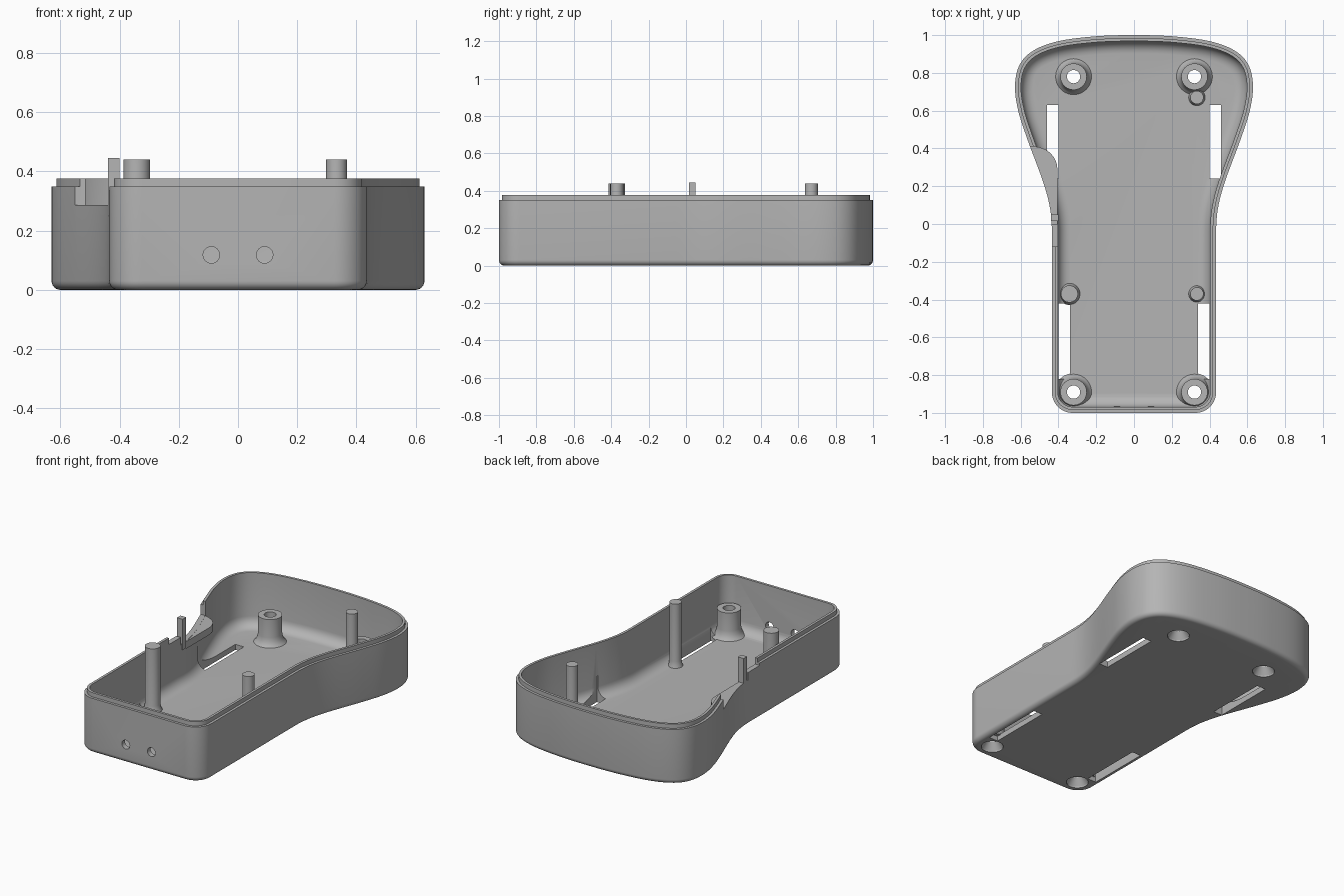
import bpy, bmesh, math
from mathutils import Vector

cube = bpy.data.objects.get("Cube")
if cube:
    bpy.data.objects.remove(cube, do_unlink=True)

grey = bpy.data.materials.new("plain grey")
grey.use_nodes = True
COLOUR = (0.46, 0.46, 0.46, 1)
grey.diffuse_color = COLOUR
grey.node_tree.nodes["Principled BSDF"].inputs["Base Color"].default_value = COLOUR

FLOOR, RIM, LIP, WALL, FILLET = 0.035, 0.35, 0.377, 0.032, 0.065


def loft(name, rings):
    """Closed solid skinned through rings of equal point count."""
    bm = bmesh.new()
    loops = [[bm.verts.new(p) for p in ring] for ring in rings]
    n = len(loops[0])
    for a, b in zip(loops, loops[1:]):
        for i in range(n):
            j = (i + 1) % n
            bm.faces.new((a[i], a[j], b[j], b[i]))
    bm.faces.new(loops[0][::-1])
    bm.faces.new(loops[-1])
    bmesh.ops.recalc_face_normals(bm, faces=bm.faces[:])
    mesh = bpy.data.meshes.new(name)
    bm.to_mesh(mesh)
    bm.free()
    mesh.materials.append(grey)
    obj = bpy.data.objects.new(name, mesh)
    bpy.context.collection.objects.link(obj)
    return obj


def prism(name, pts, z0, z1):
    return loft(name, [[(x, y, z) for x, y in pts] for z in (z0, z1)])


def box(name, x0, x1, y0, y1, z0, z1):
    return prism(name, [(x0, y0), (x1, y0), (x1, y1), (x0, y1)], z0, z1)


def lathe(name, x, y, profile, n=40):
    turn = [math.tau * i / n for i in range(n)]
    return loft(name, [[(x + r * math.cos(t), y + r * math.sin(t), z) for t in turn]
                       for r, z in profile])


def activate(obj):
    bpy.ops.object.select_all(action='DESELECT')
    obj.select_set(True)
    bpy.context.view_layer.objects.active = obj


def cut(cutter, *targets):
    for obj in targets:
        mod = obj.modifiers.new("cut", 'BOOLEAN')
        mod.operation, mod.solver, mod.object = 'DIFFERENCE', 'EXACT', cutter
        activate(obj)
        bpy.ops.object.modifier_apply(modifier=mod.name)
    bpy.data.objects.remove(cutter, do_unlink=True)


# Outline: rounded narrow end, straight grip, flared wide end
def half_outline():
    w, r = 0.435, 0.11
    pts = []
    for i in range(13):
        t = math.pi / 2 * (i / 12 - 1)
        pts.append(Vector((w - r + r * math.cos(t), r - 1 + r * math.sin(t))))
    knots = [(w, -0.3), (w, -0.1), (0.437, 0.02), (0.452, 0.12), (0.487, 0.24),
             (0.565, 0.45), (0.613, 0.6), (0.63, 0.73), (0.607, 0.84),
             (0.535, 0.917), (0.4, 0.968), (0.2, 0.994), (0, 1), (-0.2, 0.994)]
    knots = [Vector(k) for k in knots]
    for a, b, c, d in zip(knots, knots[1:], knots[2:], knots[3:]):
        for k in range(6):
            t = k / 6
            pts.append(0.5 * (2 * b + (c - a) * t + (2 * a - 5 * b + 4 * c - d) * t * t
                              + (3 * b - a - 3 * c + d) * t ** 3))
    return pts


right = half_outline()
OUTLINE = right + [Vector((0, 1))] + [Vector((-p.x, p.y)) for p in reversed(right)]


def ring(inset, z):
    pts, n = [], len(OUTLINE)
    for i, p in enumerate(OUTLINE):
        before = (p - OUTLINE[i - 1]).normalized()
        after = (OUTLINE[(i + 1) % n] - p).normalized()
        t = (before + after).normalized()
        pts.append((p.x - t.y * inset, p.y + t.x * inset, z))
    return pts


# Tray: rounded base edge, stepped lip, filleted inside
EDGE = 0.03
quarter = [math.pi / 2 * i / 6 for i in range(7)]
rings = [ring(EDGE * (1 - math.sin(t)), EDGE * (1 - math.cos(t))) for t in quarter]
rings += [ring(0, RIM), ring(0.016, RIM), ring(0.016, LIP), ring(WALL, LIP)]
rings += [ring(WALL + FILLET * (1 - math.cos(t)), FLOOR + FILLET * (1 - math.sin(t)))
          for t in quarter]
tray = loft("tray", rings)

# Screw bosses with countersunk holes
bosses = []
for x in (-0.32, 0.32):
    for y, end in ((0.78, "back"), (-0.89, "front")):
        side = "left" if x > 0 else "right"
        boss = lathe(f"{end}_{side}_boss", x, y, [(0.1, 0.03), (0.085, 0.045), (0.075, 0.065),
                                                  (0.07, 0.09), (0.07, 0.205)])
        hole = lathe("hole_cutter", x, y, [(0.064, -0.02), (0.064, 0.008), (0.035, 0.05),
                                           (0.035, 0.3)])
        cut(hole, tray, boss)
        bosses.append(boss)

# Floor slots along both sides
for s in (-1, 1):
    for x, y0, y1 in ((0.43, 0.24, 0.63), (0.37, -0.82, -0.42)):
        cut(box("slot_cutter", s * x - 0.03, s * x + 0.03, y0, y1, -0.05, 0.17), tray)

# Two round holes in the front wall
for x in (-0.09, 0.09):
    hole = lathe("front_hole_cutter", 0, 0, [(0.028, -0.1), (0.028, 0.1)], 24)
    hole.rotation_euler.x = math.pi / 2
    hole.location = (x, -1, 0.118)
    bpy.context.view_layer.update()
    cut(hole, tray)

# Side notch with a rounded end, and the shelf that closes it inside
arc = [(-0.53 + 0.125 * math.sin(t), 0.29 + 0.12 * math.cos(t)) for t in quarter]
SHELF = 0.287
cut(prism("notch_cutter", [(-0.75, 0.41)] + arc + [(-0.37, 0.28), (-0.37, 0), (-0.75, 0)],
          SHELF, 0.6), tray)
cut(box("lip_cutter", -0.5, -0.37, -0.12, 0.01, 0.335, 0.6), tray)
wall_side = [(x, y) for x, y, z in ring(0.01, 0) if x < 0 and 0 < y < 0.41]
shelf = prism("side_shelf", arc + [(-0.405, 0.001)] + wall_side[::-1], 0.24, SHELF - 0.001)
tab = box("side_tab", -0.44, -0.4, 0.015, 0.05, 0.25, 0.445)

# Support posts
posts = [lathe(name, x, y, [(r * 1.3, 0.03), (r * 1.1, 0.05), (r, 0.075), (r, 0.44)], 32)
         for name, x, y, r in (("front_right_post", -0.342, -0.37, 0.045),
                               ("front_left_post", 0.333, -0.37, 0.035),
                               ("back_left_post", 0.333, 0.67, 0.035))]

for obj in [tray, shelf, tab] + bosses + posts:
    activate(obj)
    bpy.ops.object.shade_smooth_by_angle(angle=math.radians(30))
